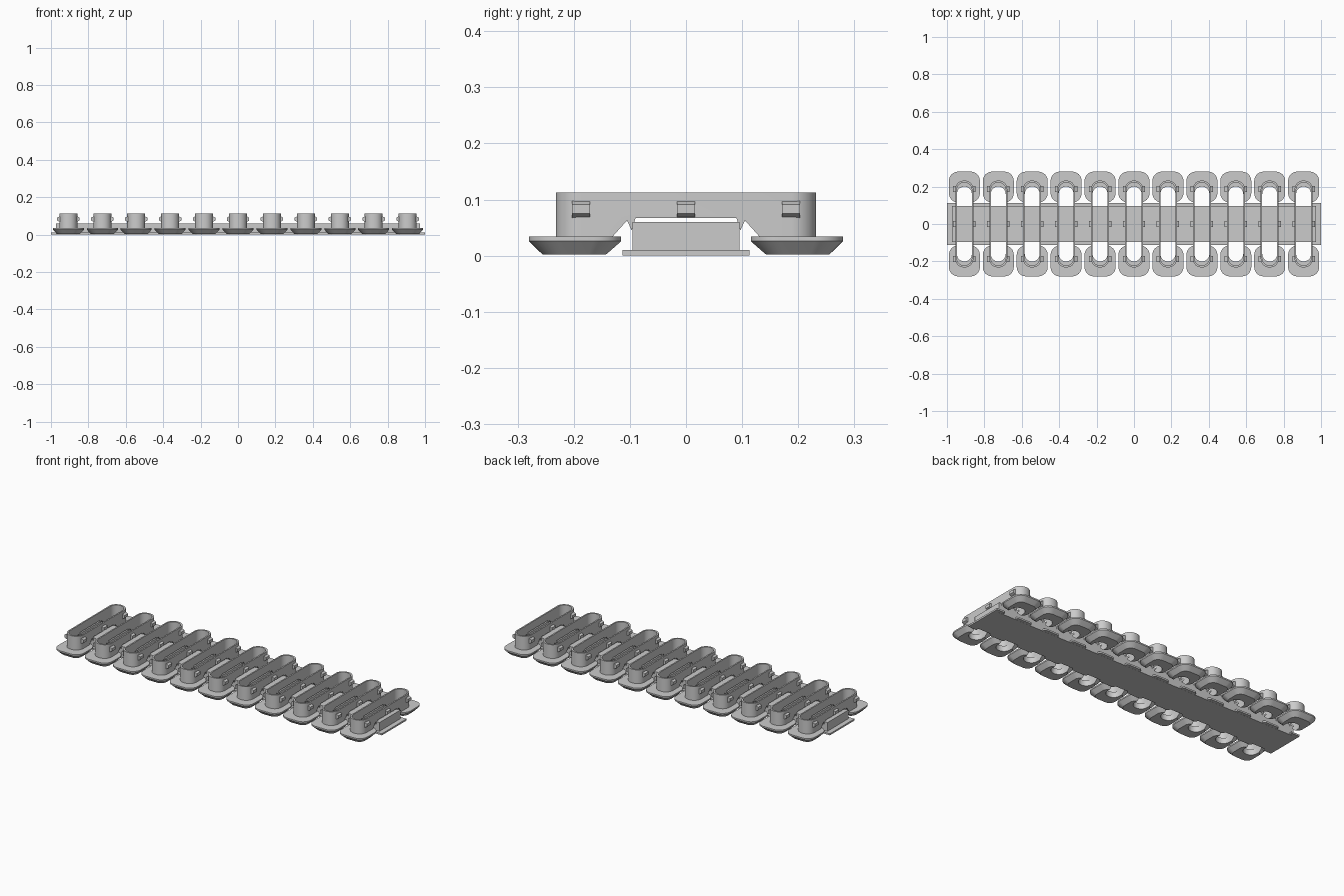
import bpy, math

if "Cube" in bpy.data.objects:
    bpy.data.objects.remove(bpy.data.objects["Cube"])

N, PITCH = 11, 0.1814
CENTRES = [(i - (N - 1) / 2) * PITCH for i in range(N)]

grey = bpy.data.materials.new("plain_grey")
grey.diffuse_color = (0.6, 0.6, 0.6, 1)
grey.use_nodes = True
grey.node_tree.nodes["Principled BSDF"].inputs["Base Color"].default_value = grey.diffuse_color


def add(name, mesh, loc=(0, 0, 0)):
    ob = bpy.data.objects.new(name, mesh)
    ob.location = loc
    bpy.context.scene.collection.objects.link(ob)
    return ob


def make_mesh(name, verts, faces):
    me = bpy.data.meshes.new(name)
    me.from_pydata(verts, [], faces)
    me.materials.append(grey)
    me.update()
    return me


def loft(name, loops):
    """Closed solid through counter-clockwise loops."""
    n = len(loops[0])
    verts = [p for loop in loops for p in loop]
    faces = [list(range(n))[::-1], list(range(len(verts) - n, len(verts)))]
    for k in range(len(loops) - 1):
        for i in range(n):
            j = (i + 1) % n
            faces.append([k * n + i, k * n + j, (k + 1) * n + j, (k + 1) * n + i])
    return make_mesh(name, verts, faces)


def rounded(hx, hy, r, z, cy=0.0, n=8):
    pts = []
    for q, (sx, sy) in enumerate([(1, 1), (-1, 1), (-1, -1), (1, -1)]):
        for i in range(n + 1):
            a = (q + i / n) * math.pi / 2
            pts.append((sx * (hx - r) + r * math.cos(a),
                        cy + sy * (hy - r) + r * math.sin(a), z))
    return pts


def box(name, x0, x1, y0, y1, z0, z1):
    return loft(name, [[(x0, y0, z), (x1, y0, z), (x1, y1, z), (x0, y1, z)]
                       for z in (z0, z1)])


def carve(name, mesh, cutters):
    """Mesh with the cutter meshes subtracted, smooth with sharp edges kept."""
    ob = add("work", mesh)
    helpers = []
    for c in cutters:
        h = add("cutter", c)
        h.hide_render = True
        helpers.append(h)
        m = ob.modifiers.new("cut", "BOOLEAN")
        m.operation, m.solver, m.object = "DIFFERENCE", "EXACT", h
    dg = bpy.context.evaluated_depsgraph_get()
    out = bpy.data.meshes.new_from_object(ob.evaluated_get(dg))
    out.name = name
    for h in helpers + [ob]:
        bpy.data.objects.remove(h)
    for p in out.polygons:
        p.use_smooth = True
    out.set_sharp_from_angle(angle=math.radians(30))
    return out


# Tall slotted ring, arched underneath where it spans the belt
ring_raw = loft("ring", [rounded(0.048, 0.232, 0.045, z) for z in (0.03, 0.113)])
ring_slot = loft("slot", [rounded(0.040, 0.222, 0.0395, z) for z in (-0.1, 0.2)])
half = [(0.135, 0.02), (0.13, 0.035), (0.105, 0.063), (0.097, 0.045), (0.09, 0.067)]
outline = half + [(-y, z) for y, z in reversed(half)]
arch = loft("arch", [[(x, y, z) for y, z in outline] for x in (-0.1, 0.1)])
ring = carve("slotted_ring", ring_raw, [ring_slot, arch])

# Horseshoe foot with chamfered underside
foot_slot = loft("slot", [rounded(0.040, 0.2, 0.0395, z) for z in (-0.1, 0.2)])


def foot_mesh(side):
    cy = side * 0.1975
    raw = loft("foot", [rounded(0.060, 0.058, 0.035, 0.002, cy),
                        rounded(0.083, 0.0825, 0.05, 0.026, cy),
                        rounded(0.083, 0.0825, 0.05, 0.034, cy)])
    return carve("foot", raw, [foot_slot])


feet = {"front": foot_mesh(-1), "back": foot_mesh(1)}


# Small wedge catch on the long walls
def catch_mesh(side):
    prof = [(0.044, 0.067), (0.060, 0.075), (0.060, 0.091), (0.044, 0.098)]
    pts = [(side * x, z) for x, z in prof]
    if side < 0:
        pts.reverse()
    return loft("catch", [[(x, y, z) for x, z in pts] for y in (0.016, -0.016)])


catches = {"left": catch_mesh(-1), "right": catch_mesh(1)}

for i, cx in enumerate(CENTRES):
    add(f"slotted_ring_{i}", ring, (cx, 0, 0))
    for k, me in feet.items():
        add(f"{k}_foot_{i}", me, (cx, 0, 0))
    for k, me in catches.items():
        for j, y in enumerate((-0.187, 0, 0.187)):
            add(f"{k}_catch_{i}_{j}", me, (cx, y, 0))

# Belt blocks and scalloped rim plates between the rings
block = box("belt_block", -PITCH / 2 + 0.040, PITCH / 2 - 0.040, -0.095, 0.095, 0.001, 0.060)
rim = loft("belt_rim", [rounded(0.049, 0.113, 0.012, z, n=4) for z in (0.0005, 0.010)])
for i in range(N - 1):
    cx = (CENTRES[i] + CENTRES[i + 1]) / 2
    add(f"belt_block_{i}", block, (cx, 0, 0))
    add(f"belt_rim_{i}", rim, (cx, 0, 0))

# Belt ends
inner = CENTRES[-1] + 0.040
for k, s in (("left", -1), ("right", 1)):
    a, b = sorted((s * inner, s * 0.972))
    add(f"{k}_end_block", box("end_block", a, b, -0.095, 0.095, 0.001, 0.060))
    a, b = sorted((s * inner, s * 1.0))
    add(f"{k}_end_rim", box("end_rim", a, b, -0.113, 0.113, 0.0005, 0.010))

# Thin open belt skin: underside and two long sides
X, Y, H = 0.972, 0.096, 0.060
verts = [(-X, -Y, 0), (X, -Y, 0), (X, Y, 0), (-X, Y, 0),
         (-X, -Y, H), (X, -Y, H), (X, Y, H), (-X, Y, H)]
add("belt_skin", make_mesh("belt_skin", verts, [(3, 2, 1, 0), (0, 1, 5, 4), (2, 3, 7, 6)]))
